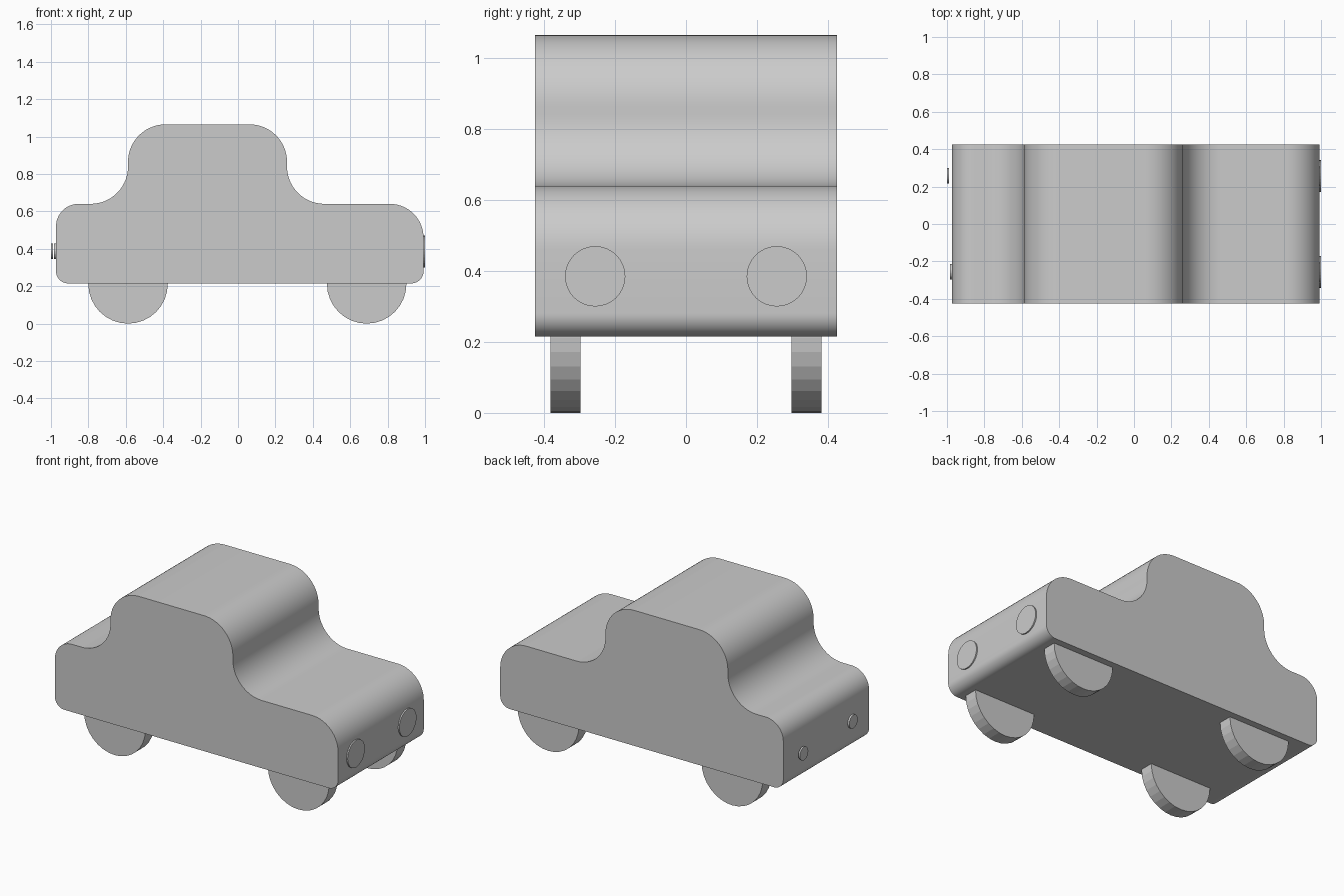
import bpy, bmesh, math
from mathutils import Vector

if "Cube" in bpy.data.objects:
    bpy.data.objects.remove(bpy.data.objects["Cube"])


def rounded_profile(corners, steps=14):
    """Replace each square corner (x, z, radius) by a tangent arc."""
    pts = []
    n = len(corners)
    for i, (x, z, r) in enumerate(corners):
        p = Vector((x, z))
        a = (Vector(corners[i - 1][:2]) - p).normalized()
        b = (Vector(corners[(i + 1) % n][:2]) - p).normalized()
        centre = p + (a + b) * r
        for k in range(steps + 1):
            t = math.pi / 2 * k / steps
            pts.append(centre - b * r * math.cos(t) - a * r * math.sin(t))
    return pts


def extrude_profile(name, pts, half_width):
    bm = bmesh.new()
    face = bm.faces.new([bm.verts.new((p.x, -half_width, p.y)) for p in pts])
    geom = bmesh.ops.extrude_face_region(bm, geom=[face])["geom"]
    verts = [v for v in geom if isinstance(v, bmesh.types.BMVert)]
    bmesh.ops.translate(bm, verts=verts, vec=(0, 2 * half_width, 0))
    bmesh.ops.recalc_face_normals(bm, faces=bm.faces[:])
    mesh = bpy.data.meshes.new(name)
    bm.to_mesh(mesh)
    bm.free()
    obj = bpy.data.objects.new(name, mesh)
    bpy.context.collection.objects.link(obj)
    return obj


def disc(name, location, radius, depth, axis):
    rot = (math.pi / 2, 0, 0) if axis == "Y" else (0, math.pi / 2, 0)
    bpy.ops.mesh.primitive_cylinder_add(vertices=32, radius=radius, depth=depth,
                                        location=location, rotation=rot)
    bpy.context.object.name = name


# Car body: side silhouette with rounded corners
corners = [
    (-0.973, 0.215, 0.065), (0.992, 0.215, 0.065),
    (0.992, 0.64, 0.18), (0.262, 0.64, 0.2),
    (0.262, 1.065, 0.2), (-0.588, 1.065, 0.2),
    (-0.588, 0.64, 0.2), (-0.973, 0.64, 0.12),
]
body = extrude_profile("car_body", rounded_profile(corners), 0.425)
bpy.context.view_layer.objects.active = body
body.select_set(True)
bpy.ops.object.shade_smooth_by_angle(angle=math.radians(30))

for side, s in (("right", -1), ("left", 1)):
    # Wheels
    disc(f"rear_wheel_{side}", (-0.588, 0.34 * s, 0.2125), 0.2125, 0.085, "Y")
    disc(f"front_wheel_{side}", (0.688, 0.34 * s, 0.2125), 0.2125, 0.085, "Y")
    # Headlights
    disc(f"headlight_{side}", (0.993, 0.256 * s, 0.385), 0.085, 0.014, "X")

# Tail lights (the left one stands slightly off the body)
disc("tail_light_right", (-0.977, -0.255, 0.387), 0.042, 0.014, "X")
disc("tail_light_left", (-0.995, 0.258, 0.387), 0.042, 0.01, "X")
